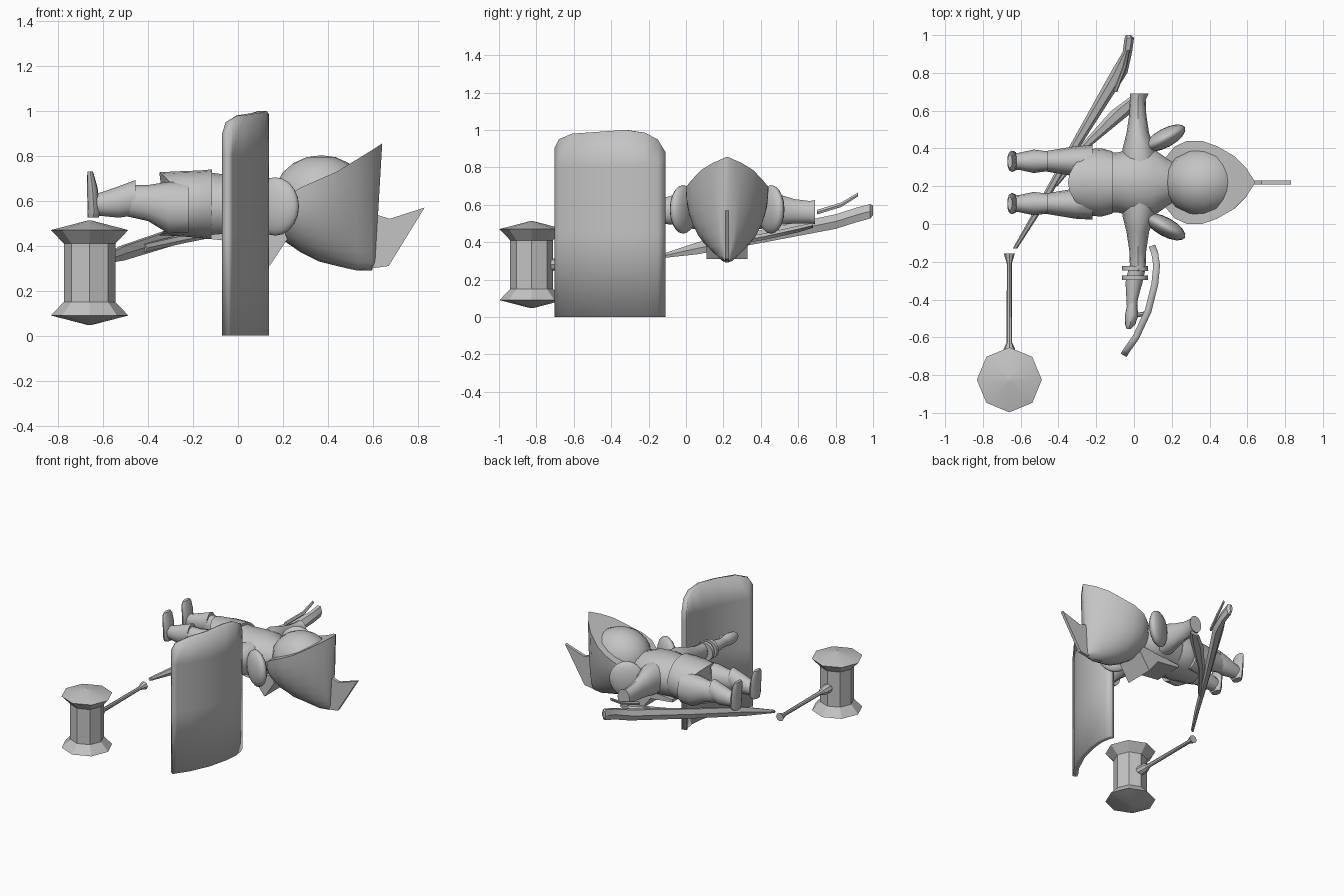
import bpy, bmesh, math
from mathutils import Vector

old = bpy.data.objects.get("Cube")
if old:
    bpy.data.objects.remove(old)

GREY = (0.55, 0.55, 0.55, 1)
mat = bpy.data.materials.new("plain_grey")
mat.use_nodes = True
mat.diffuse_color = GREY
mat.node_tree.nodes["Principled BSDF"].inputs["Base Color"].default_value = GREY

MID = 0.22  # y of the figure's centre line


def finish(name, bm, angle=40):
    bmesh.ops.recalc_face_normals(bm, faces=bm.faces)
    me = bpy.data.meshes.new(name)
    bm.to_mesh(me)
    bm.free()
    ob = bpy.data.objects.new(name, me)
    bpy.context.collection.objects.link(ob)
    me.materials.append(mat)
    bpy.ops.object.select_all(action="DESELECT")
    ob.select_set(True)
    bpy.context.view_layer.objects.active = ob
    bpy.ops.object.shade_smooth_by_angle(angle=math.radians(angle))
    return ob


def skin(name, rings, angle=40):
    """Join closed rings of points and cap both ends."""
    bm = bmesh.new()
    vr = [[bm.verts.new(p) for p in r] for r in rings]
    n = len(vr[0])
    for a, b in zip(vr, vr[1:]):
        for i in range(n):
            j = (i + 1) % n
            bm.faces.new((a[i], a[j], b[j], b[i]))
    bm.faces.new(vr[0])
    bm.faces.new(vr[-1])
    return finish(name, bm, angle)


def loft(name, axis, stations, n=12, angle=40):
    """Stations are (position on axis, centre u, centre v, radius u, radius v)."""
    rings = []
    for t, u, v, ru, rv in stations:
        ring = []
        for i in range(n):
            a = 2 * math.pi * i / n
            p = (u + ru * math.cos(a), v + rv * math.sin(a))
            ring.append({"X": (t, *p), "Y": (p[0], t, p[1]), "Z": (*p, t)}[axis])
        rings.append(ring)
    return skin(name, rings, angle)


def prism(name, outline, y0, y1):
    return skin(name, [[(x, y, z) for x, z in outline] for y in (y0, y1)], 20)


def ball(name, loc, radii, turn=0):
    bm = bmesh.new()
    bmesh.ops.create_uvsphere(bm, u_segments=16, v_segments=10, radius=1)
    ob = finish(name, bm)
    ob.location, ob.scale, ob.rotation_euler[2] = loc, radii, turn
    return ob


# Hammer: octagonal head with flared ends, thin handle with a pommel
HX, HY, HZ = -0.66, -0.825, 0.28
loft("hammer_head", "Z", [(HZ + s * h, HX, HY, r, r) for s, h, r in (
    (-1, .232, .01), (-1, .19, .172), (-1, .13, .115),
    (1, .13, .115), (1, .19, .172), (1, .232, .01))], 8, 30)
loft("hammer_handle", "Y", [(y, HX, HZ, r, r) for y, r in (
    (-.74, .035), (-.66, .03), (-.63, .015), (-.21, .013), (-.155, .03))], 8)

# Curved shield with rounded upper corners
path = [(-.055, -.695, .9), (-.04, -.67, .95), (.01, -.6, .98), (.075, -.46, .99),
        (.11, -.32, 1), (.12, -.22, .985), (.11, -.155, .95), (.095, -.115, .88)]
bm = bmesh.new()
cols = [[bm.verts.new((x, y, z)) for z in (0, .45, .8, top)] for x, y, top in path]
for a, b in zip(cols, cols[1:]):
    for k in range(3):
        bm.faces.new((a[k], b[k], b[k + 1], a[k + 1]))
shield = finish("shield", bm)
solid = shield.modifiers.new("thickness", "SOLIDIFY")
solid.thickness, solid.offset = .036, 0

# Torso and tunic skirt with a notched hem
loft("torso", "X", [(-.16, MID, .58, .155, .15), (-.08, MID, .575, .16, .145),
                    (.02, MID, .575, .19, .145), (.1, MID, .575, .18, .14),
                    (.17, MID, .57, .13, .12), (.24, MID, .57, .1, .1)], 16)
rings = []
for x, ry, rz, cz, notch in ((-.35, .15, .14, .587, .09), (-.25, .178, .145, .587, .03),
                             (-.17, .18, .15, .585, 0), (-.115, .165, .155, .585, 0)):
    ring = []
    for i in range(20):
        a = 2 * math.pi * i / 20
        ring.append((x + notch * math.cos(a) ** 2,
                     MID + ry * math.cos(a), cz + rz * math.sin(a)))
    rings.append(ring)
skin("tunic_skirt", rings)

# Back cloth hanging from the neck
prism("back_cloth", [(.14, .31), (.22, .43), (.2, .48), (-.12, .45), (-.12, .43), (.06, .41)],
      MID - .11, MID + .11)

# Mirrored limbs and pads
for side, s in (("left", 1), ("right", -1)):
    y = MID + s * .112
    loft(side + "_thigh", "X", [(-.22, y, .57, .085, .11), (-.31, y, .57, .08, .115),
                                (-.4, y, .59, .065, .08), (-.49, y, .6, .05, .07)])
    loft(side + "_boot_cuff", "X", [(-.655, y, .58, .045, .05), (-.61, y, .585, .045, .052),
                                    (-.53, y, .595, .062, .07), (-.455, y, .615, .052, .078)])
    loft(side + "_foot", "Z", [(.525, -.645, y, .025, .04), (.55, -.64, y, .03, .055),
                               (.66, -.648, y, .023, .056), (.71, -.655, y, .016, .052),
                               (.73, -.657, y, .012, .035)])
    loft(side + "_sleeve", "Y", [(MID + s * d, x, z, rx, rz) for d, x, z, rx, rz in (
        (.08, .03, .58, .1, .11), (.18, .025, .58, .085, .11), (.26, .02, .575, .06, .085),
        (.36, .02, .565, .045, .065), (.44, .02, .56, .042, .06), (.47, .028, .56, .05, .065))])
    ball(side + "_shoulder_pad", (.165, MID + s * .235, .575), (.12, .05, .13), s * .5)

# Right forearm, wristbands and hand
loft("right_forearm", "Y", [(-.22, .02, .56, .045, .055), (-.31, .0, .56, .045, .05),
                            (-.4, -.01, .56, .03, .035), (-.44, -.01, .56, .028, .035)])
for name, y in (("upper_wristband", -.235), ("lower_wristband", -.285)):
    loft(name, "Y", [(y - .012, .005, .56, .068, .068), (y + .012, .005, .56, .068, .068)])
loft("right_hand", "Y", [(-.42, -.01, .56, .025, .035), (-.48, -.012, .56, .035, .045),
                         (-.53, -.02, .56, .028, .04), (-.555, -.028, .56, .012, .025)])
loft("shield_grip", "X", [(-.02, -.49, .56, .012, .016), (.08, -.47, .56, .012, .016)], 8)

# Pointed hood: lower half-oval sections closed by a sloping rim
rings = []
for x, half, zb, zt in ((.165, .13, .46, .58), (.215, .19, .415, .62), (.28, .22, .37, .66),
                        (.36, .22, .33, .695), (.44, .192, .31, .73), (.53, .14, .29, .785),
                        (.595, .075, .29, .825), (.61, .05, .32, .835), (.64, .006, .83, .855)):
    ring = []
    for i in range(17):
        a = math.pi * i / 16
        ring.append((x, MID + half * math.cos(a), zt - (zt - zb) * math.sin(a)))
    rings.append(ring)
skin("hood", rings, 35)
ball("face", (.37, MID, .62), (.21, .185, .183))
prism("hood_tail", [(.48, .3), (.53, .29), (.67, .31), (.83, .57), (.675, .52), (.55, .56)],
      MID - .011, MID + .011)

# Long slanting blade lying behind the figure
loft("long_blade", "Y", [(-.13, -.63, .325, .012, .012), (.06, -.515, .367, .02, .037),
                         (.4, -.32, .43, .028, .04), (.8, -.08, .51, .045, .045),
                         (.91, -.035, .545, .025, .045), (.985, -.025, .565, .025, .045),
                         (1.0, -.03, .57, .012, .03)], 6, 25)
loft("blade_fin", "Y", [(.2, -.42, .39, .015, .02), (.42, -.25, .43, .03, .02),
                        (.6, -.06, .47, .06, .02), (.68, .03, .49, .04, .015)], 6, 25)
loft("blade_prong", "Y", [(.7, -.1, .56, .012, .014), (.83, -.05, .6, .012, .014),
                          (.92, -.03, .655, .008, .012)], 6)
